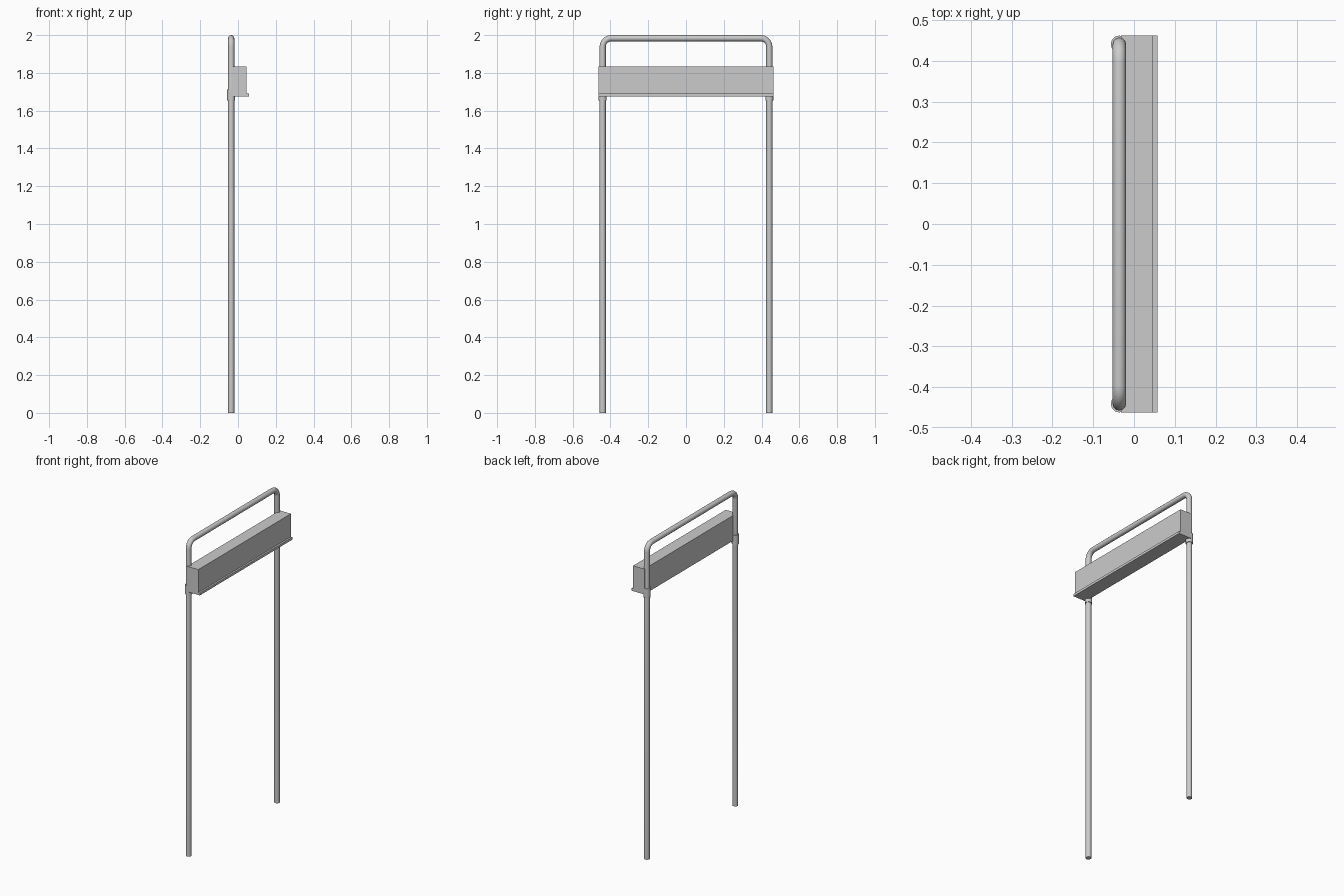
import bpy, bmesh, math
from mathutils import Vector

if "Cube" in bpy.data.objects:
    bpy.data.objects.remove(bpy.data.objects["Cube"])

TUBE_X, LEG_Y, TUBE_R = -0.036, 0.441, 0.0165
TOP_Z, BEND_R = 2 - 0.0165, 0.045


def box(name, x, y, z):
    """Box from (min, max) pairs."""
    bpy.ops.mesh.primitive_cube_add(size=1)
    ob = bpy.context.object
    ob.name = name
    for v in ob.data.vertices:
        v.co = Vector([(a + b) / 2 + c * (b - a) for (a, b), c in zip((x, y, z), v.co)])
    return ob


# Bent tube frame: two legs, rounded corners and a top rail
path = [(-LEG_Y, 0)]
for side, start in ((-1, 180), (1, 90)):
    for i in range(6):
        a = math.radians(start - 90 * i / 5)
        path.append((side * (LEG_Y - BEND_R) + BEND_R * math.cos(a),
                     TOP_Z - BEND_R + BEND_R * math.sin(a)))
path.append((LEG_Y, 0))

curve = bpy.data.curves.new("tube_frame", "CURVE")
curve.dimensions = "3D"
curve.bevel_depth = TUBE_R
curve.bevel_resolution = 4
curve.use_fill_caps = True
spline = curve.splines.new("POLY")
spline.points.add(len(path) - 1)
for p, (y, z) in zip(spline.points, path):
    p.co = (TUBE_X, y, z, 1)
frame = bpy.data.objects.new("tube_frame", curve)
bpy.context.collection.objects.link(frame)
bpy.ops.object.select_all(action="DESELECT")
frame.select_set(True)
bpy.context.view_layer.objects.active = frame
bpy.ops.object.convert(target="MESH")
bpy.ops.object.shade_smooth_by_angle(angle=math.radians(40))

# Beam between the legs with a lip plate underneath
box("beam", (-0.032, 0.046), (-0.462, 0.462), (1.69, 1.835))
box("lip_plate", (-0.032, 0.057), (-0.462, 0.462), (1.675, 1.69))

# Collars clamping the beam to each leg
for name, s in (("front_collar", -1), ("back_collar", 1)):
    bpy.ops.mesh.primitive_cylinder_add(vertices=12, radius=0.021, depth=0.06,
                                        location=(TUBE_X, s * LEG_Y, 1.683))
    bpy.context.object.name = name
    bpy.ops.object.shade_smooth_by_angle(angle=math.radians(40))
